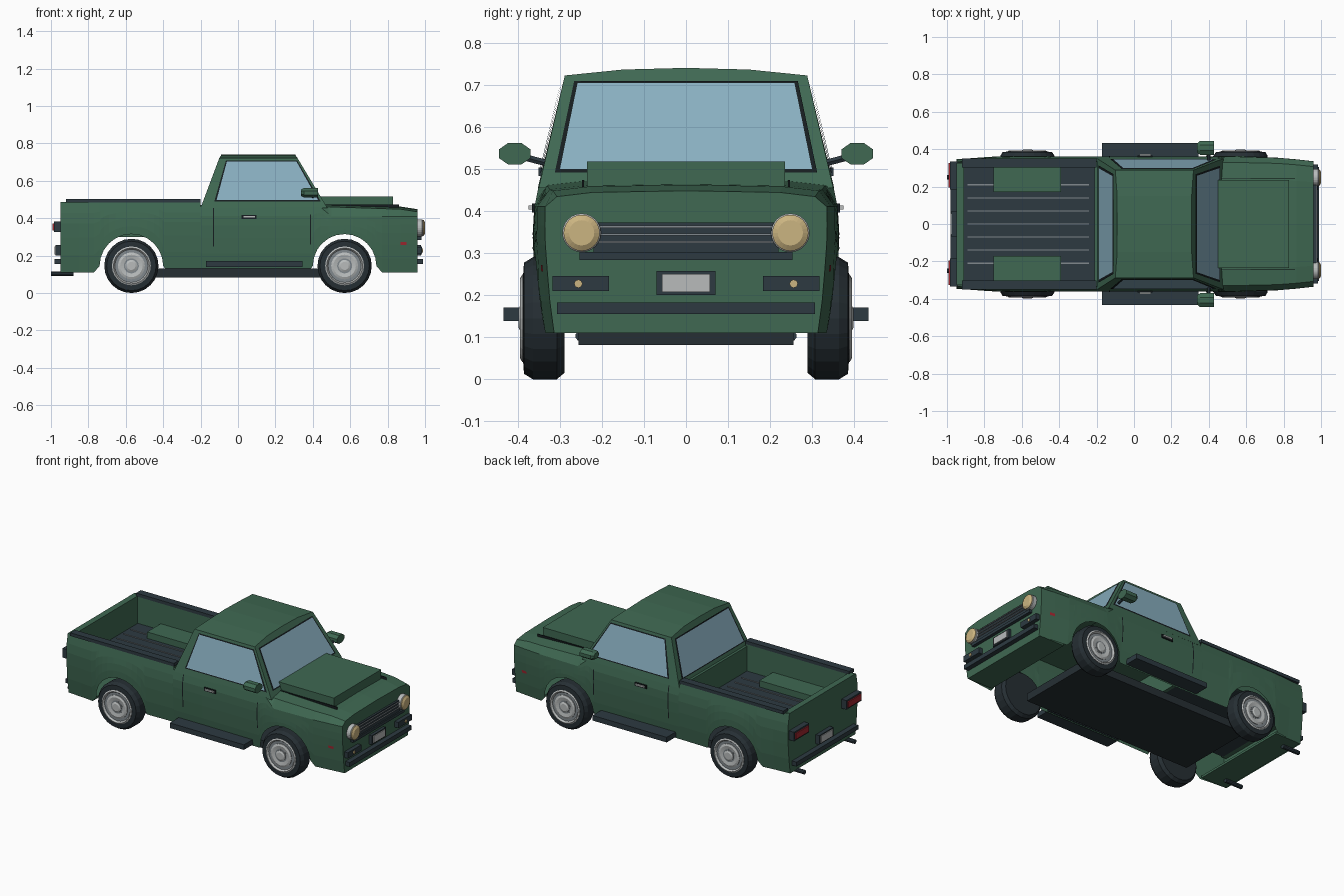
import bpy
import bmesh
from math import sin, cos, pi, sqrt, hypot
from mathutils import Matrix, Vector

if "Cube" in bpy.data.objects:
    bpy.data.objects.remove(bpy.data.objects["Cube"])


def material(name, r, g, b):
    m = bpy.data.materials.new(name)
    m.use_nodes = True
    m.diffuse_color = (r, g, b, 1)
    m.node_tree.nodes["Principled BSDF"].inputs["Base Color"].default_value = (r, g, b, 1)
    return m


GREEN = material("green paint", .05, .14, .085)
DARK = material("dark trim", .026, .042, .053)
TYRE = material("tyre rubber", .019, .028, .034)
SEAM = material("seam black", .008, .012, .014)
GLASS = material("pale blue glass", .25, .43, .53)
SILVER = material("light grey metal", .48, .5, .5)
GREY = material("mid grey", .22, .25, .27)
CREAM = material("cream lamp", .6, .46, .22)
RED = material("red lamp", .36, .02, .03)


def make(name, verts, faces, mat, recalc=True):
    me = bpy.data.meshes.new(name)
    me.from_pydata([tuple(v) for v in verts], [], faces)
    bm = bmesh.new()
    bm.from_mesh(me)
    if recalc:
        bmesh.ops.recalc_face_normals(bm, faces=bm.faces)
    bm.to_mesh(me)
    bm.free()
    me.materials.append(mat)
    ob = bpy.data.objects.new(name, me)
    bpy.context.collection.objects.link(ob)
    return ob


def box(name, x, y, z, mat):
    v = [(a, b, c) for a in x for b in y for c in z]
    f = [(0, 1, 3, 2), (4, 6, 7, 5), (0, 4, 5, 1), (2, 3, 7, 6), (0, 2, 6, 4), (1, 5, 7, 3)]
    return make(name, v, f, mat)


def pair(name, x, y, z, mat):
    for side, s in (("left", 1), ("right", -1)):
        box(f"{side}_{name}", x, sorted((s * y[0], s * y[1])), z, mat)


def grid(name, rows, mat):
    n = len(rows[0])
    f = [(i * n + j, i * n + j + 1, (i + 1) * n + j + 1, (i + 1) * n + j)
         for i in range(len(rows) - 1) for j in range(n - 1)]
    return make(name, [p for r in rows for p in r], f, mat)


def lathe(name, profile, origin, axis, mat, seg=24):
    """Revolve (radius, distance along axis) points; ends on the axis are capped."""
    q = Vector((0, 0, 1)).rotation_difference(Vector(axis)).to_matrix()
    v = [Vector(origin) + q @ Vector((r * cos(2 * pi * k / seg), r * sin(2 * pi * k / seg), h))
         for r, h in profile for k in range(seg)]
    f = [(i * seg + k, i * seg + (k + 1) % seg, (i + 1) * seg + (k + 1) % seg, (i + 1) * seg + k)
         for i in range(len(profile) - 1) for k in range(seg)]
    f += [tuple(range(seg)), tuple(range((len(profile) - 1) * seg, len(profile) * seg))]
    return make(name, v, f, mat)


def lerp_table(t, table):
    for (a, p), (b, q) in zip(table, table[1:]):
        if t <= b:
            return p + (q - p) * max(0, (t - a) / (b - a))
    return table[-1][1]


# Body shape rules
AXLE, ARCH = .57, .17


def width(x):
    return lerp_table(x, [(-.95, .96), (-.75, 1), (.5, 1), (.8, .98), (.96, .93)])


def side_y(x, z):
    y = lerp_table(z, [(.11, .337), (.2, .35), (.34, .361), (.41, .36), (.46, .35), (.485, .345)])
    bulge = .012 * max(0, 1 - hypot(abs(x) - AXLE, z - .145) / .28)
    return y * width(x) + bulge


def bottom_z(x):
    d = abs(x) - AXLE
    if abs(d) < ARCH + 1e-5:
        return .145 + sqrt(max(0, ARCH ** 2 - d * d))
    return .11 if d > .19 else .13


def top_z(x):
    return .485 if x < -.2 else lerp_table(x, [(.44, .46), (.5, .41)])


def side_column(x, s):
    lo, hi = bottom_z(x), top_z(x)
    zs = [lo + (hi - lo) * t for t in (0, .25, .5, .7, .85, 1)]
    return [(x, s * side_y(x, z), z) for z in zs]


def hood_section(x):
    zc = lerp_table(x, [(.44, .476), (.87, .462), (.96, .448)])
    w = width(x)
    half = [(side_y(x, top_z(x)), top_z(x)), (.33 * w, zc - .014), (.24 * w, zc - .004)]
    return [(x, y, z) for y, z in half] + [(x, 0, zc)] + [(x, -y, z) for y, z in half[::-1]]


stations = [-.95, -.85, -.77, -.39, -.201, -.199, 0, .39, .44, .5, .77, .87, .96]
stations += [s * (AXLE + ARCH * cos(k * pi / 12)) for s in (1, -1) for k in range(13)]
stations = sorted(stations)

# Body shell
for side, s in (("left", 1), ("right", -1)):
    grid(f"{side}_body_side", [side_column(x, s) for x in stations], GREEN)
grid("hood", [hood_section(x) for x in stations if x >= .44], GREEN)
nose = side_column(.96, 1) + hood_section(.96)[1:-1] + side_column(.96, -1)[::-1]
make("nose_panel", nose, [tuple(range(len(nose)))], GREEN, False).data.flip_normals()
tail = side_column(-.95, 1) + side_column(-.95, -1)[::-1]
make("tail_panel", tail, [tuple(range(len(tail)))], GREEN, False)
box("front_valance", (.78, .955), (-.315, .315), (.111, .125), GREEN)
box("rear_valance", (-.945, -.77), (-.325, .325), (.111, .125), GREEN)
box("chassis", (-.6, .57), (-.255, .255), (.082, .13), TYRE)
box("hood_scoop", (.44, .83), (-.235, .235), (.44, .517), GREEN)
pair("hood_seam", (.45, .86), (.243, .247), (.452, .473), SEAM)

# Cargo bed
box("bed_floor", (-.92, -.2), (-.315, .315), (.3, .315), DARK)
for k in range(-3, 4):
    box(f"bed_groove_{k + 4}", (-.89, -.24), (k * .07 - .003, k * .07 + .003), (.313, .319), GREY)
pair("bed_inner_wall", (-.94, -.2), (.305, .318), (.3, .487), GREEN)
pair("bed_wheel_box", (-.75, -.39), (.17, .31), (.3, .355), GREEN)
pair("bed_rail", (-.92, -.2), (.303, .35), (.483, .503), DARK)
box("tailgate", (-.948, -.91), (-.325, .325), (.3, .487), GREEN)
box("cab_back_wall", (-.21, -.19), (-.335, .335), (.3, .47), GREEN)

# Cab with a gently crowned roof
base = [(-.2, -.352, .455), (.478, -.35, .455), (.478, .35, .455), (-.2, .352, .455)]
roof = [(-.1, -.288, .722), (.318, -.288, .722), (.318, .288, .722), (-.1, .288, .722)]
ridge = [(x, y, z) for y, z in ((-.15, .736), (.15, .736), (0, .74)) for x in (-.09, .308)]
make("cab", base + roof + ridge,
     [(0, 1, 5, 4), (2, 3, 7, 6), (1, 2, 6, 11, 13, 9, 5), (3, 0, 4, 8, 12, 10, 7),
      (4, 5, 9, 8), (8, 9, 13, 12), (12, 13, 11, 10), (10, 11, 6, 7), (3, 2, 1, 0)], GREEN)


def pane(name, corners, u, v, lift, mat):
    """Thin plate laid on a cab face, placed by fractions across and up it."""
    bl, br, tr, tl = map(Vector, corners)
    n = (br - bl).cross(tl - bl).normalized() * lift

    def at(a, b):
        return bl.lerp(br, a).lerp(tl.lerp(tr, a), b) + n
    make(name, [at(u[0], v[0]), at(u[1], v[0]), at(u[1], v[1]), at(u[0], v[1])],
         [(0, 1, 2, 3)], mat, False)


windows = {"right_window": (0, 1, .11, .96), "windshield": (1, 2, .06, .94),
           "left_window": (2, 3, .04, .89), "rear_window": (3, 0, .06, .94)}
for name, (a, b, u0, u1) in windows.items():
    face = (base[a], base[b], roof[b], roof[a])
    pane(name + "_seal", face, (u0 - .016, u1 + .016), (.13, .945), .003, SEAM)
    pane(name, face, (u0, u1), (.155, .92), .006, GLASS)


# Details along both sides
def side_plate(name, x0, x1, z0, z1, mat, lift=.004):
    zs = [z0 + (z1 - z0) * k / 4 for k in range(5)]
    for side, s in (("left", 1), ("right", -1)):
        grid(f"{side}_{name}", [[(x, s * (side_y(x, z) + lift), z) for z in zs]
                                for x in (x0, x1)], mat)


side_plate("door_rear_seam", -.133, -.127, .25, .455, SEAM)
side_plate("door_front_seam", .385, .391, .26, .42, SEAM)
side_plate("marker_lamp", .868, .902, .256, .272, RED)
pair("door_handle_plate", (.02, .1), (.35, .366), (.396, .418), SEAM)
pair("door_handle", (.03, .092), (.355, .374), (.403, .413), SILVER)
pair("running_board", (-.17, .345), (.335, .434), (.138, .17), DARK)

for side, s in (("left", 1), ("right", -1)):
    lathe(f"{side}_mirror_arm", [(.009, 0), (.009, .075)], (.4, s * .325, .512),
          (0, s * .95, .3 * -1 + .55), DARK, 6)
    mirror = lathe(f"{side}_mirror", [(.027, 0), (.04, .015), (.04, .09)],
                   (0, 0, 0), (1, 0, 0), GREEN, 8)
    mirror.data.transform(Matrix.Translation((.338, s * .407, .536))
                          @ Matrix.Diagonal((1, 1, .7, 1)) @ Matrix.Rotation(pi / 8, 4, "X"))

# Nose: grille, lamps, plate and bumper strip
box("grille", (.95, .972), (-.22, .22), (.298, .372), DARK)
box("grille_sill", (.95, .98), (-.253, .253), (.284, .302), DARK)
for k in range(3):
    box(f"grille_bar_{k + 1}", (.96, .978), (-.21, .21), (.324 + k * .018, .329 + k * .018), GREY)
box("front_bumper", (.95, .99), (-.306, .306), (.155, .182), DARK)
box("front_plate_frame", (.95, .978), (-.07, .07), (.2, .257), DARK)
box("front_plate", (.97, .983), (-.057, .057), (.207, .25), SILVER)
pair("indicator_housing", (.94, .985), (.183, .317), (.21, .246), DARK)
for side, s in (("left", 1), ("right", -1)):
    lathe(f"{side}_headlight_ring", [(.046, 0), (.046, .035), (.041, .04)],
          (.95, s * .248, .348), (1, 0, 0), SILVER)
    lathe(f"{side}_headlight", [(.043, 0), (.043, .042), (.03, .05)],
          (.95, s * .248, .348), (1, 0, 0), CREAM)
    lathe(f"{side}_indicator", [(.01, 0), (.01, .01)], (.98, s * .256, .227), (1, 0, 0), CREAM, 8)

# Tail: lamps, plate, bumper strip and exhausts
pair("tail_lamp_housing", (-.985, -.94), (.185, .335), (.325, .382), DARK)
pair("tail_lamp", (-.992, -.97), (.195, .325), (.335, .372), RED)
box("rear_plate_frame", (-.975, -.94), (-.07, .07), (.2, .257), DARK)
box("rear_plate", (-.98, -.96), (-.057, .057), (.207, .25), SILVER)
box("rear_bumper", (-.982, -.94), (-.306, .306), (.155, .182), DARK)
for side, s in (("left", 1), ("right", -1)):
    lathe(f"{side}_exhaust", [(.013, 0), (.013, .12)], (-.88, s * .25, .103), (-1, 0, 0), DARK, 10)

# Wheels: tyre, bright rim ring, dished disc and hub
tyre = [(.1, 0), (.13, 0), (.145, .018), (.145, .075), (.132, .096), (.104, .098), (.1, .08)]
rim = [(.104, .06), (.104, .1), (.096, .105), (.088, .094), (.07, .092)]
disc = [(.072, .07), (.072, .098), (.06, .103), (.035, .098)]
hub = [(.032, .08), (.032, .104), (.022, .109)]
for end, x in (("front", AXLE), ("rear", -AXLE)):
    for side, s in (("left", 1), ("right", -1)):
        for part, prof, mat in (("tyre", tyre, TYRE), ("rim", rim, SILVER),
                                ("wheel_groove", [(.09, .08), (.09, .0945), (.07, .0945)], GREY),
                                ("wheel_disc", disc, SILVER),
                                ("hub_groove", [(.04, .08), (.04, .1)], GREY),
                                ("hub", hub, SILVER)):
            lathe(f"{end}_{side}_{part}", prof, (x, s * .289, .145), (0, s, 0), mat)
